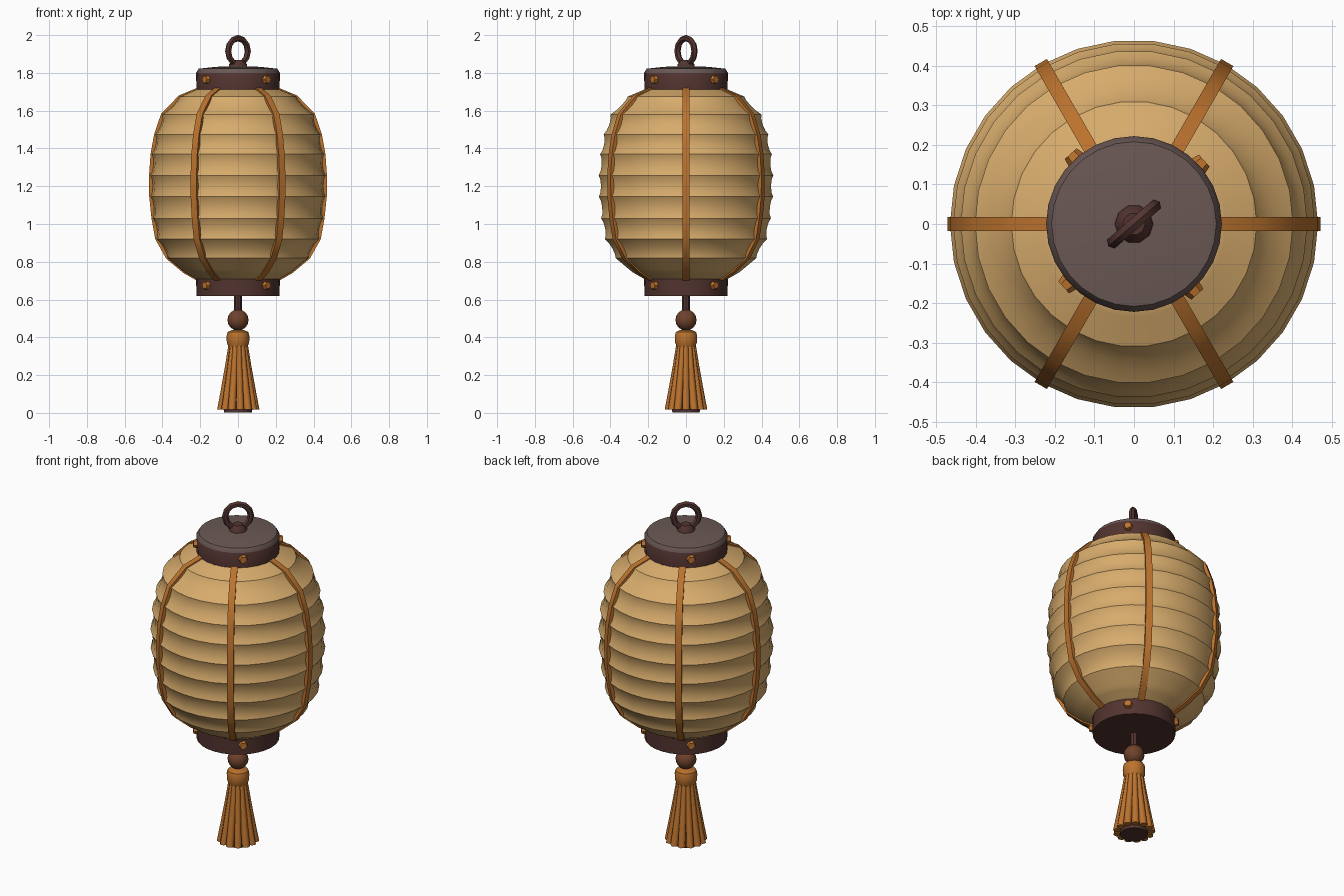
import bpy, bmesh, math
from mathutils import Vector, Matrix

if "Cube" in bpy.data.objects:
    bpy.data.objects.remove(bpy.data.objects["Cube"])


def mat(name, rgb):
    m = bpy.data.materials.new(name)
    m.diffuse_color = (*rgb, 1)
    m.use_nodes = True
    m.node_tree.nodes["Principled BSDF"].inputs["Base Color"].default_value = m.diffuse_color
    return m


PAPER = mat("tan paper", (0.68, 0.41, 0.15))
ORANGE = mat("burnt orange", (0.50, 0.17, 0.027))
BROWN = mat("dark brown", (0.085, 0.034, 0.029))
GREY = mat("grey brown", (0.145, 0.098, 0.09))


def finish(name, bm, mats, smooth=None):
    bmesh.ops.recalc_face_normals(bm, faces=bm.faces)
    me = bpy.data.meshes.new(name)
    bm.to_mesh(me)
    bm.free()
    ob = bpy.data.objects.new(name, me)
    bpy.context.collection.objects.link(ob)
    for m in mats:
        me.materials.append(m)
    if smooth:
        bpy.ops.object.select_all(action='DESELECT')
        ob.select_set(True)
        bpy.context.view_layer.objects.active = ob
        bpy.ops.object.shade_smooth_by_angle(angle=math.radians(smooth))
    return ob


def skin(bm, rings, closed=False):
    """Join rings of equal vertex count; cap the ends unless closed."""
    vs = [[bm.verts.new(p) for p in r] for r in rings]
    n = len(vs[0])
    pairs = list(zip(vs, vs[1:])) + ([(vs[-1], vs[0])] if closed else [])
    for a, b in pairs:
        for i in range(n):
            j = (i + 1) % n
            bm.faces.new((a[i], a[j], b[j], b[i]))
    if not closed:
        bm.faces.new(vs[0])
        bm.faces.new(vs[-1])


def circle(r, z, n):
    return [(r * math.cos(2 * math.pi * i / n), r * math.sin(2 * math.pi * i / n), z) for i in range(n)]


def lathe(name, prof, n, mats, smooth=40):
    bm = bmesh.new()
    skin(bm, [circle(r, z, n) for r, z in prof])
    return finish(name, bm, mats, smooth)


# Paper body: outline pinched out at each hoop and drawn in between
HOOPS = [(0.215, 0.705), (0.285, 0.745), (0.375, 0.82), (0.432, 0.92), (0.452, 1.03), (0.464, 1.145),
         (0.465, 1.257), (0.457, 1.37), (0.438, 1.475), (0.402, 1.58), (0.31, 1.675), (0.215, 1.715)]
prof = []
for (r0, z0), (r1, z1) in zip(HOOPS, HOOPS[1:]):
    dip = 0.012 if z1 - z0 > 0.09 else 0.0
    prof.append((r0, z0))
    for t in (0.2, 0.5, 0.8):
        prof.append((r0 + (r1 - r0) * t - dip * (1 if t == 0.5 else 0.75), z0 + (z1 - z0) * t))
prof.append(HOOPS[-1])
lathe("paper_body", prof, 30, [PAPER], 35)

# Six vertical ribs following the body outline
bm = bmesh.new()
for k in range(6):
    rot = Matrix.Rotation(k * math.pi / 3, 3, 'Z')
    rings = []
    for i, (r, z) in enumerate(HOOPS):
        a, b = HOOPS[max(i - 1, 0)], HOOPS[min(i + 1, len(HOOPS) - 1)]
        nrm = Vector((b[1] - a[1], 0, a[0] - b[0])).normalized()
        p = Vector((r, 0, z))
        out, inn, side = nrm * 0.006, nrm * -0.022, Vector((0, 0.018, 0))
        rings.append([rot @ (p + out - side), rot @ (p + out + side), rot @ (p + inn + side), rot @ (p + inn - side)])
    skin(bm, rings)
finish("ribs", bm, [ORANGE], 35)

# End caps, the upper one with a greyer lid
cap = lathe("top_cap", [(0.22, 1.71), (0.222, 1.80), (0.208, 1.822), (0.12, 1.832), (0.03, 1.835)], 28,
            [BROWN, GREY])
for f in cap.data.polygons:
    if f.normal.z > 0.3:
        f.material_index = 1
lathe("bottom_cap", [(0.22, 0.618), (0.222, 0.72), (0.20, 0.73)], 28, [BROWN])

# Studs on both caps
bm = bmesh.new()
for z in (1.765, 0.675):
    for k in range(4):
        m = Matrix.Rotation(math.radians(42 + 90 * k), 4, 'Z') @ Matrix.Translation((0.222, 0, z)) \
            @ Matrix.Rotation(math.pi / 2, 4, 'Y')
        bmesh.ops.create_cone(bm, cap_ends=True, segments=6, radius1=0.029, radius2=0.02, depth=0.034, matrix=m)
finish("studs", bm, [ORANGE])

# Hanging ring and its foot
bm = bmesh.new()
d = Vector((math.cos(math.radians(41)), math.sin(math.radians(41)), 0))
s = Vector((-d.y, d.x, 0))
rings = []
for i in range(12):
    a = 2 * math.pi * i / 12
    u = d * math.cos(a) + Vector((0, 0, math.sin(a)))
    c = Vector((0, 0, 1.915)) + u * 0.069
    rings.append([c + (u * math.cos(b) + s * math.sin(b)) * 0.017 for b in [math.pi * j / 3 for j in range(6)]])
skin(bm, rings, True)
finish("hanging_ring", bm, [BROWN], 40)
lathe("ring_foot", [(0.05, 1.825), (0.047, 1.845), (0.028, 1.868)], 10, [BROWN])

# Tassel: cord, bead, knot, core and strands
lathe("cord", [(0.02, 0.43), (0.02, 0.625)], 8, [BROWN])
bead = [(0.056 * math.sin(math.pi * i / 8), 0.492 - 0.056 * math.cos(math.pi * i / 8)) for i in range(1, 8)]
lathe("bead", bead, 12, [mat("reddish brown", (0.16, 0.055, 0.025))])
lathe("tassel_knot", [(0.05, 0.35), (0.059, 0.372), (0.061, 0.405), (0.055, 0.428), (0.03, 0.44)], 14, [ORANGE])
lathe("tassel_core", [(0.074, 0.003), (0.076, 0.02), (0.042, 0.37)], 14, [BROWN])
bm = bmesh.new()
N = 13
for k in range(N):
    rot = Matrix.Rotation(2 * math.pi * k / N, 3, 'Z')
    rings = []
    for r, w, z in ((0.036, 0.014, 0.375), (0.054, 0.0165, 0.25), (0.074, 0.02, 0.12), (0.092, 0.0215, 0.018)):
        rings.append([rot @ Vector((r + w * math.cos(b), w * math.sin(b), z))
                      for b in [math.pi * j / 3 for j in range(6)]])
    skin(bm, rings)
finish("tassel_strands", bm, [ORANGE], 65)
